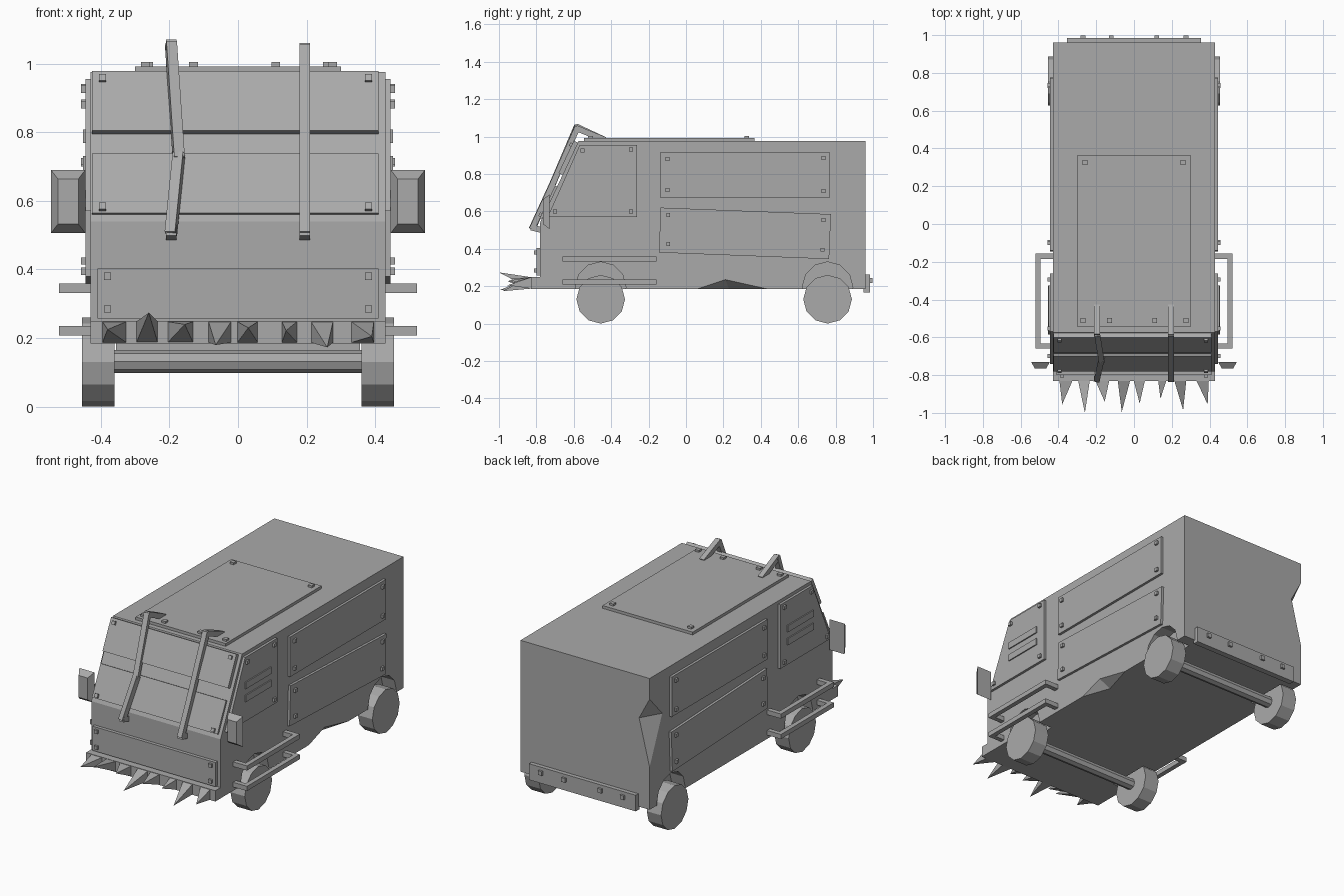
import bpy, bmesh, math
from mathutils import Vector, Matrix

cube = bpy.data.objects.get("Cube")
if cube:
    bpy.data.objects.remove(cube, do_unlink=True)

grey = bpy.data.materials.new("plain grey")
grey.use_nodes = True
grey.diffuse_color = (0.4, 0.4, 0.4, 1)
grey.node_tree.nodes["Principled BSDF"].inputs["Base Color"].default_value = (0.4, 0.4, 0.4, 1)


def finish(name, bm):
    bmesh.ops.recalc_face_normals(bm, faces=bm.faces)
    mesh = bpy.data.meshes.new(name)
    bm.to_mesh(mesh)
    bm.free()
    mesh.materials.append(grey)
    obj = bpy.data.objects.new(name, mesh)
    bpy.context.collection.objects.link(obj)
    return obj


def prism(bm, profile, x0, x1):
    """Extrude a side profile of (y, z) points from x0 to x1."""
    face = bm.faces.new([bm.verts.new((x0, y, z)) for y, z in profile])
    ext = bmesh.ops.extrude_face_region(bm, geom=[face])["geom"]
    bmesh.ops.translate(bm, vec=(x1 - x0, 0, 0),
                        verts=[v for v in ext if isinstance(v, bmesh.types.BMVert)])


def box(bm, lo, hi):
    prism(bm, [(lo[1], lo[2]), (hi[1], lo[2]), (hi[1], hi[2]), (lo[1], hi[2])], lo[0], hi[0])


def beam(bm, p, q, w, grow=0.0):
    """Square bar from p to q, lengthened by grow at both ends."""
    p, q = Vector(p), Vector(q)
    d = q - p
    m = Matrix.LocRotScale((p + q) / 2, d.to_track_quat('Z', 'Y'), (w, w, d.length + 2 * grow))
    bmesh.ops.create_cube(bm, size=1, matrix=m)


def bolt(bm, p, normal, w=0.021):
    beam(bm, p, Vector(p) + Vector(normal) * 0.012, w)


def hull(bm, points):
    bmesh.ops.convex_hull(bm, input=[bm.verts.new(p) for p in points])


def rod(bm, x0, x1, y, z, r, sides=12):
    m = Matrix.Translation(((x0 + x1) / 2, y, z)) @ Matrix.Rotation(math.pi / 2, 4, 'Y')
    bmesh.ops.create_cone(bm, cap_ends=True, segments=sides, radius1=r, radius2=r,
                          depth=abs(x1 - x0), matrix=m)


def notch(bm, e1, e2, a, b):
    """Wedge that dents an edge between e1 and e2 down to the line a-b."""
    e1, e2, a, b = map(Vector, (e1, e2, a, b))
    mid = (a + b) / 2
    hull(bm, [a * 2 - b, b * 2 - a, e1 * 2 - mid, e2 * 2 - mid])


W, BOTTOM, SILL, ROOF = 0.43, 0.185, 0.54, 0.975
FRONT, BACK, BROW = -0.78, 0.96, -0.575
AXLES = (-0.456, 0.757)
SLOPE = Vector((0, BROW - FRONT, ROOF - SILL)).normalized()
OUT = Vector((0, -SLOPE.z, SLOPE.y))


def on_slope(z, off=0.0, x=0.0):
    """Point on the sloping windscreen at height z, raised by off."""
    t = (z - SILL) / (ROOF - SILL)
    return Vector((x, FRONT + t * (BROW - FRONT), z)) + OUT * off


# Hull with wheel arches and two dents
bm = bmesh.new()
prism(bm, [(FRONT, BOTTOM), (BACK, BOTTOM), (BACK, ROOF), (BROW, ROOF), (FRONT, SILL)], -W, W)
body = finish("body", bm)
bm = bmesh.new()
for y in AXLES:
    for s in (-1, 1):
        rod(bm, s * 0.34, s * 0.5, y, 0.195, 0.135)
notch(bm, (-W, BACK, 0.85), (-W, BACK, 0.44), (-W, 0.84, 0.72), (-0.36, BACK, 0.72))
notch(bm, (W, 0.06, BOTTOM), (W, 0.435, BOTTOM), (W, 0.21, 0.235), (0.37, 0.23, BOTTOM))
cutter = finish("body_cutter", bm)
cutter.hide_render = True
mod = body.modifiers.new("cuts", 'BOOLEAN')
mod.operation, mod.object, mod.solver = 'DIFFERENCE', cutter, 'EXACT'
bpy.context.view_layer.objects.active = body
bpy.ops.object.modifier_apply(modifier=mod.name)
bpy.data.objects.remove(cutter, do_unlink=True)

# Wheels and axles
for y, end in zip(AXLES, ("front", "rear")):
    for s, side in ((1, "left"), (-1, "right")):
        bm = bmesh.new()
        rod(bm, s * 0.36, s * 0.455, y, 0.13, 0.13)
        finish(f"{end}_{side}_wheel", bm)
    bm = bmesh.new()
    rod(bm, -0.37, 0.37, y, 0.132, 0.033, 8)
    finish(f"{end}_axle", bm)

# Side armour, vents, rails and mirrors
PANELS = {
    "door_plate": ([(-0.74, 0.57), (-0.262, 0.57), (-0.262, 0.955), (-0.568, 0.955)],
                   [(-0.7, 0.6), (-0.295, 0.6), (-0.295, 0.93), (-0.553, 0.925)]),
    "upper_side_plate": ([(-0.14, 0.675), (0.77, 0.675), (0.77, 0.915), (-0.14, 0.915)],
                         [(-0.1, 0.715), (0.735, 0.71), (0.735, 0.885), (-0.1, 0.88)]),
    "lower_side_plate": ([(-0.145, 0.38), (0.765, 0.345), (0.775, 0.585), (-0.135, 0.62)],
                         [(-0.095, 0.425), (0.73, 0.395), (0.735, 0.555), (-0.095, 0.58)]),
}
for s, side in ((1, "left"), (-1, "right")):
    for name, (outline, bolts) in PANELS.items():
        bm = bmesh.new()
        prism(bm, outline, s * 0.425, s * 0.445)
        for y, z in bolts:
            bolt(bm, (s * 0.445, y, z), (s, 0, 0))
        finish(f"{side}_{name}", bm)
    bm = bmesh.new()
    for z in (0.69, 0.768):
        box(bm, (s * 0.44, -0.57, z), (s * 0.452, -0.325, z + 0.04))
    finish(f"{side}_vents", bm)
    bm = bmesh.new()
    for z in (0.222, 0.345):
        beam(bm, (s * 0.508, -0.66, z), (s * 0.508, -0.157, z), 0.028)
        for y in (-0.646, -0.171):
            beam(bm, (s * 0.42, y, z), (s * 0.5, y, z), 0.028)
    finish(f"{side}_rails", bm)
    bm = bmesh.new()
    hull(bm, [(s * (0.495 + i * w), y, 0.598 + j * h)
              for y, w, h in ((-0.73, 0.05, 0.092), (-0.765, 0.03, 0.066))
              for i in (-1, 1) for j in (-1, 1)])
    finish(f"{side}_mirror", bm)

# Windscreen armour
for name, z0, z1, thick in (("upper_screen_plate", 0.795, 0.968, 0.024),
                            ("lower_screen_plate", 0.56, 0.733, 0.012)):
    bm = bmesh.new()
    prism(bm, [on_slope(z, o).yz for z, o in ((z0, 0), (z1, 0), (z1, thick), (z0, thick))],
          -0.425, 0.41)
    z = 0.945 if thick > 0.02 else 0.575
    for x in (-0.395, 0.38):
        bolt(bm, on_slope(z, thick, x), OUT)
    finish(name, bm)

# Bent bars guarding the windscreen
for name, x, bend, top in (("right_guard_bar", -0.195, 0.022, 1.052),
                           ("left_guard_bar", 0.195, 0, 1.043)):
    path = [(x, -0.75, 0.495), (x, -0.82, 0.512), (x + bend, -0.72, 0.73),
            (x, -0.583, top), (x, -0.44, 0.985)]
    bm = bmesh.new()
    for p, q in zip(path, path[1:]):
        beam(bm, p, q, 0.031, 0.008)
    finish(name, bm)

# Roof plate
bm = bmesh.new()
box(bm, (-0.3, -0.545, 0.97), (0.3, 0.365, 0.992))
for x, y in ((-0.26, 0.325), (0.26, 0.325), (-0.27, -0.51), (-0.13, -0.51), (0.11, -0.51), (0.275, -0.51)):
    bolt(bm, (x, y, 0.992), (0, 0, 1), 0.026)
finish("roof_plate", bm)

# Nose plate
bm = bmesh.new()
box(bm, (-0.41, -0.8, 0.257), (0.41, -0.77, 0.403))
for x in (-0.38, 0.38):
    for z in (0.285, 0.38):
        bolt(bm, (x, -0.8, z), (0, -1, 0))
finish("nose_plate", bm)

# Tail plate
bm = bmesh.new()
box(bm, (-0.355, 0.95, 0.165), (0.355, 0.985, 0.262))
for x in (-0.27, -0.12, 0.12, 0.275):
    bolt(bm, (x, 0.985, 0.23), (0, 1, 0), 0.025)
finish("tail_plate", bm)

# Bumper and its uneven spikes: base x, half width, tip x, tip y, tip z
bm = bmesh.new()
box(bm, (-W, -0.83, BOTTOM), (W, -0.77, 0.25))
finish("bumper", bm)
SPIKES = [(-0.36, 0.035, -0.38, -0.955, 0.225), (-0.265, 0.031, -0.26, -1.0, 0.274),
          (-0.168, 0.037, -0.155, -0.94, 0.24), (-0.053, 0.033, -0.065, -0.995, 0.18),
          (0.028, 0.03, 0.03, -0.95, 0.23), (0.15, 0.022, 0.14, -0.925, 0.222),
          (0.245, 0.032, 0.26, -0.985, 0.173), (0.363, 0.033, 0.39, -0.955, 0.205)]
bm = bmesh.new()
for x, w, tx, ty, tz in SPIKES:
    hull(bm, [(x + i * w, -0.828, z) for i in (-1, 1) for z in (0.187, 0.248)] + [(tx, ty, tz)])
finish("bumper_spikes", bm)
